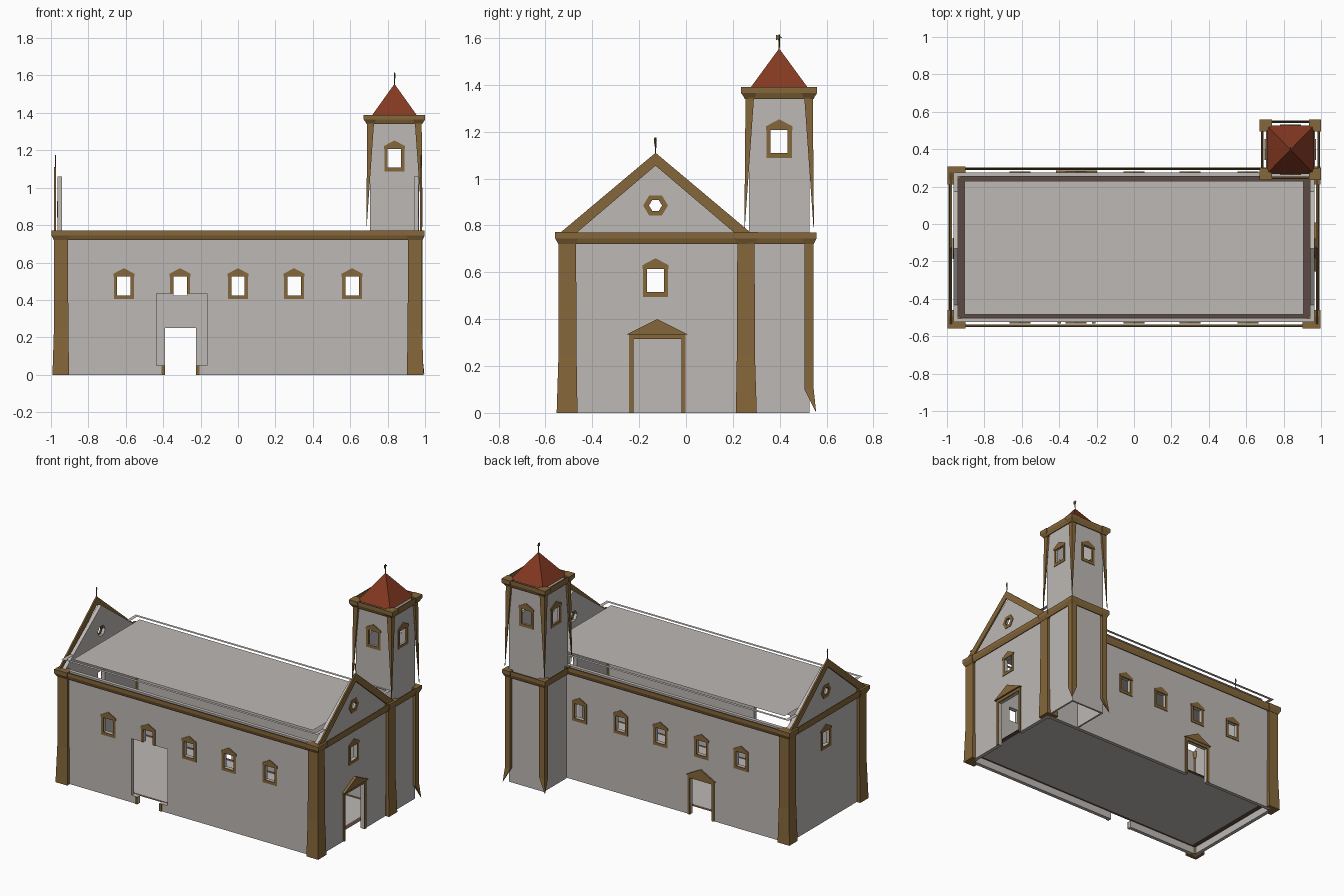
import bpy, bmesh, math

if "Cube" in bpy.data.objects:
    bpy.data.objects.remove(bpy.data.objects["Cube"])

def material(name, rgb):
    m = bpy.data.materials.new(name)
    m.diffuse_color = (*rgb, 1)
    m.use_nodes = True
    m.node_tree.nodes["Principled BSDF"].inputs["Base Color"].default_value = m.diffuse_color
    return m

PLASTER = material("grey_plaster", (0.51, 0.48, 0.46))
TRIM = material("brown_trim", (0.235, 0.135, 0.043))
TILE = material("red_tile", (0.23, 0.04, 0.015))
DARK = material("dark_brown_border", (0.11, 0.068, 0.056))

def finish(name, bm, mat):
    bmesh.ops.remove_doubles(bm, verts=bm.verts, dist=1e-5)
    bmesh.ops.recalc_face_normals(bm, faces=bm.faces)
    me = bpy.data.meshes.new(name)
    bm.to_mesh(me)
    bm.free()
    me.materials.append(mat)
    ob = bpy.data.objects.new(name, me)
    bpy.context.collection.objects.link(ob)

def loft(bm, rings):
    vs = [[bm.verts.new(p) for p in r] for r in rings]
    n = len(vs[0])
    for a, b in zip(vs, vs[1:]):
        for i in range(n):
            bm.faces.new((a[i], a[(i + 1) % n], b[(i + 1) % n], b[i]))
    bm.faces.new(vs[0][::-1])
    bm.faces.new(vs[-1])

def prism(bm, P, pts, n0, n1):
    """Extrude a (u, z) outline between two distances from a wall face."""
    loft(bm, [[P(u, n, z) for u, z in pts] for n in (n0, n1)])

def rect(u0, u1, z0, z1):
    return [(u0, z0), (u1, z0), (u1, z1), (u0, z1)]

def faces_of(x0, x1, y0, y1):
    """Wall frames: u along the wall, n outward, z up."""
    return {"front": lambda u, n, z: (u, y0 - n, z), "back": lambda u, n, z: (u, y1 + n, z),
            "left": lambda u, n, z: (x0 - n, u, z), "right": lambda u, n, z: (x1 + n, u, z)}

def wall(name, P, u0, u1, z0, z1, holes, t):
    """Thick wall with rectangular openings, built on a grid of cells."""
    us = sorted({u0, u1, *[h[0] for h in holes], *[h[1] for h in holes]})
    zs = sorted({z0, z1, *[h[2] for h in holes], *[h[3] for h in holes]})
    def solid(i, j):
        if not (0 <= i < len(us) - 1 and 0 <= j < len(zs) - 1):
            return False
        u, z = (us[i] + us[i + 1]) / 2, (zs[j] + zs[j + 1]) / 2
        return not any(h[0] < u < h[1] and h[2] < z < h[3] for h in holes)
    bm = bmesh.new()
    quad = lambda *c: bm.faces.new([bm.verts.new(P(*p)) for p in c])
    for i in range(len(us) - 1):
        for j in range(len(zs) - 1):
            if not solid(i, j):
                continue
            a, b, c, d = us[i], us[i + 1], zs[j], zs[j + 1]
            for n in (0, -t):
                quad((a, n, c), (b, n, c), (b, n, d), (a, n, d))
            for di, dj, p, q in ((-1, 0, (a, c), (a, d)), (1, 0, (b, c), (b, d)),
                                 (0, -1, (a, c), (b, c)), (0, 1, (a, d), (b, d))):
                if not solid(i + di, j + dj):
                    quad((p[0], 0, p[1]), (q[0], 0, q[1]), (q[0], -t, q[1]), (p[0], -t, p[1]))
    finish(name, bm, PLASTER)

def window_hole(u, z):
    return (u - 0.036, u + 0.036, z + 0.02, z + 0.12)

def window_frame(name, P, u, z, cut=None):
    bm = bmesh.new()
    base = cut or z
    for s in (-1, 1):
        a, b = sorted((u + s * 0.036, u + s * 0.054))
        prism(bm, P, rect(a, b, base, z + 0.12), -0.005, 0.004)
    if not cut:
        prism(bm, P, rect(u - 0.036, u + 0.036, z, z + 0.02), -0.005, 0.004)
    prism(bm, P, [(u - 0.056, z + 0.12), (u + 0.056, z + 0.12), (u + 0.056, z + 0.135),
                  (u, z + 0.165), (u - 0.056, z + 0.135)], -0.005, 0.006)
    finish(name, bm, TRIM)

def door_frame(name, P, u, half, h, rise, out):
    bm = bmesh.new()
    for s in (-1, 1):
        a, b = sorted((u + s * half, u + s * (half + 0.018)))
        prism(bm, P, rect(a, b, 0, h), -0.005, 0.006)
    w = half + 0.018
    prism(bm, P, rect(u - w, u + w, h, h + 0.02), -0.005, 0.006)
    prism(bm, P, [(u - w - 0.01, h + 0.02), (u + w + 0.01, h + 0.02), (u, h + 0.02 + rise)], -0.005, out)
    finish(name, bm, TRIM)

def cornice(name, P, u0, u1, z):
    """Thin two-band strip standing just off the wall."""
    prof = [(0.018, z), (0.027, z + 0.025), (0.027, z + 0.05), (0.021, z + 0.05), (0.021, z + 0.025), (0.013, z)]
    bm = bmesh.new()
    loft(bm, [[P(u, n, h) for n, h in prof] for u in (u0, u1)])
    finish(name, bm, TRIM)

def corner_post(name, cx, cy, sx, sy, levels):
    """Corner post; each level is (z, overhang, arm length, depth)."""
    bm = bmesh.new()
    rings = []
    for z, o, a, d in levels:
        sec = [(o, o), (-a, o), (-a, o - d), (o - d, -a), (o, -a)]
        rings.append([(cx + sx * x, cy + sy * y, z) for x, y in sec])
    loft(bm, rings)
    finish(name, bm, TRIM)

# ---- nave ----
X, Y0, Y1, T, MID = 0.965, -0.525, 0.275, 0.025, -0.13
N = faces_of(-X, X, Y0, Y1)
WX = (-0.61, -0.31, 0.0, 0.30, 0.61)
wins = [window_hole(x, 0.405) for x in WX]
wall("front_wall", N["front"], -X, X, 0, 0.77,
     wins + [(-0.435, -0.165, 0.05, 0.435), (-0.39, -0.225, 0, 0.05)], T)
wall("back_wall", N["back"], -X, X, 0, 0.77, wins + [(-0.39, -0.225, 0, 0.25)], T)
wall("right_wall", N["right"], Y0 + T, Y1 - T, 0, 0.77,
     [window_hole(MID, 0.495), (-0.225, -0.02, 0, 0.315)], T)
wall("left_wall", N["left"], Y0 + T, Y1 - T, 0, 0.77, [window_hole(MID, 0.495)], T)
for x in WX:
    window_frame("front_window", N["front"], x, 0.405, 0.435 if x == -0.31 else None)
    window_frame("back_window", N["back"], x, 0.405)
door_frame("back_door_frame", N["back"], -0.3075, 0.0825, 0.25, 0.06, 0.01)
door_frame("right_door_frame", N["right"], -0.1225, 0.1025, 0.315, 0.065, 0.018)
bm = bmesh.new()
for a in (-0.408, -0.225):
    prism(bm, N["front"], rect(a, a + 0.018, 0, 0.05), -0.005, 0.006)
finish("front_door_stubs", bm, TRIM)

for side in N:
    u0, u1 = (-0.98, 0.98) if side in ("front", "back") else (Y0 - 0.015, Y1 + 0.015)
    cornice(side + "_cornice", N[side], u0, u1, 0.72)
for sx in (-1, 1):
    for sy, cy in ((-1, Y0), (1, Y1)):
        corner_post("nave_pilaster", sx * X, cy, sx, sy,
                    [(0, 0.027, 0.062, 0.025), (0.25, 0.019, 0.058, 0.02), (0.72, 0.018, 0.056, 0.02)])
        corner_post("nave_capital", sx * X, cy, sx, sy,
                    [(0.72, 0.02, 0.058, 0.025), (0.745, 0.033, 0.065, 0.033), (0.771, 0.033, 0.065, 0.033)])

# ---- gables with six-sided windows, raking trim and finials ----
def hexagon(r):
    return [(MID + r * math.cos(k * math.pi / 3), 0.885 + 0.95 * r * math.sin(k * math.pi / 3)) for k in range(6)]

def finial(name, x, y, z, flag):
    """Thin pole with a small pennant."""
    bm = bmesh.new()
    loft(bm, [[(x + r * math.cos(a), y + r * math.sin(a), z + h) for a in (0, 2.1, 4.2)]
              for h, r in ((-0.01, 0.002), (0.05, 0.005), (0.065, 0.004))])
    loft(bm, [[(x + dx, y + u, z + h) for u, h in ((-flag, 0.04), (flag, 0.052), (-flag, 0.064))]
              for dx in (-0.002, 0.002)])
    finish(name, bm, TRIM)

for side, sx in (("left", -1), ("right", 1)):
    P = N[side]
    bm = bmesh.new()
    h = hexagon(0.04)
    zt, zb = h[1][1], 2 * 0.885 - h[1][1]
    prism(bm, P, [(0.26, 0.77), (MID, 1.06), (MID, zt), h[1], h[0], h[5], (MID, zb), (MID, 0.77)], -T, 0)
    prism(bm, P, [(-0.52, 0.77), (MID, 1.06), (MID, zt), h[2], h[3], h[4], (MID, zb), (MID, 0.77)], -T, 0)
    finish(side + "_gable", bm, PLASTER)
    bm = bmesh.new()
    o, i = hexagon(0.053), hexagon(0.028)
    for k in range(6):
        m = (k + 1) % 6
        prism(bm, P, [o[k], o[m], i[m], i[k]], -0.005, 0.004)
    finish(side + "_gable_window", bm, TRIM)
    bm = bmesh.new()
    for s in (-1, 1):
        prism(bm, P, [(MID + s * 0.405, 0.77), (MID, 1.11), (MID, 1.055), (MID + s * 0.335, 0.77)], 0.008, 0.018)
    finish(side + "_gable_trim", bm, TRIM)
    finial(side + "_gable_finial", sx * 0.977, MID, 1.11, 0.006)
    window_frame(side + "_window", P, MID, 0.495)

# ---- raised floor with dark border, ceiling plate with outer frame ----
def plate(name, z, x, y0, y1, mat):
    bm = bmesh.new()
    bm.faces.new([bm.verts.new(p) for p in ((-x, y0, z), (x, y0, z), (x, y1, z), (-x, y1, z))])
    finish(name, bm, mat)

def frame(name, z, outer, inner, mat):
    bm = bmesh.new()
    o, i = [[(-x, a), (x, a), (x, b), (-x, b)] for x, a, b in (outer, inner)]
    for k in range(4):
        m = (k + 1) % 4
        bm.faces.new([bm.verts.new((*p, z)) for p in (o[k], o[m], i[m], i[k])])
    finish(name, bm, mat)

SLAB = (0.905, -0.485, 0.23)
RIM = (0.94, -0.505, 0.255)
plate("floor", 0.05, *SLAB, PLASTER)
frame("floor_border", 0.05, RIM, SLAB, DARK)
plate("ceiling", 0.835, *SLAB, PLASTER)
frame("ceiling_frame", 0.835, (X, Y0, Y1), RIM, PLASTER)

# ---- tower ----
A, B, C, D = 0.705, 0.968, 0.268, 0.527
TW = faces_of(A, B, C, D)
tx, ty, t = (A + B) / 2, (C + D) / 2, 0.012
for side, P in TW.items():
    u0, u1, c = (A, B, tx) if side in ("front", "back") else (C + t, D - t, ty)
    wall("tower_" + side + "_wall", P, u0, u1, 0.72 if side == "front" else 0, 1.36, [window_hole(c, 1.088)], t)
    window_frame("tower_" + side + "_window", P, c, 1.088)
    cornice("tower_" + side + "_top_cornice", P, u0 - 0.015, u1 + 0.015, 1.34)
    if side != "front":
        cornice("tower_" + side + "_mid_cornice", P, u0 - 0.015, u1 + 0.015, 0.72)
for sx, cx in ((-1, A), (1, B)):
    for sy, cy in ((-1, C), (1, D)):
        corner_post("tower_upper_pilaster", cx, cy, sx, sy,
                    [(0.79, 0.019, -0.017, 0.002), (1.345, 0.014, 0.022, 0.016)])
        corner_post("tower_top_capital", cx, cy, sx, sy,
                    [(1.34, 0.016, 0.024, 0.02), (1.365, 0.033, 0.032, 0.035), (1.39, 0.033, 0.032, 0.035)])
    corner_post("tower_lower_pilaster", cx, D, sx, 1,
                [(0.005, 0.028, -0.026, 0.002), (0.10, 0.018, 0.022, 0.018), (0.72, 0.018, 0.022, 0.018)])
    corner_post("tower_mid_capital", cx, D, sx, 1,
                [(0.72, 0.018, 0.024, 0.02), (0.745, 0.03, 0.03, 0.03), (0.77, 0.03, 0.03, 0.03)])

# ---- tower roof ----
bm = bmesh.new()
base = [bm.verts.new((tx + sx * 0.125, ty + sy * 0.128, 1.38)) for sx, sy in ((-1, -1), (1, -1), (1, 1), (-1, 1))]
tip = bm.verts.new((tx, ty, 1.555))
for k in range(4):
    bm.faces.new((base[k], base[(k + 1) % 4], tip))
bm.faces.new(base[::-1])
finish("tower_roof", bm, TILE)
finial("tower_finial", tx, ty, 1.55, 0.014)
